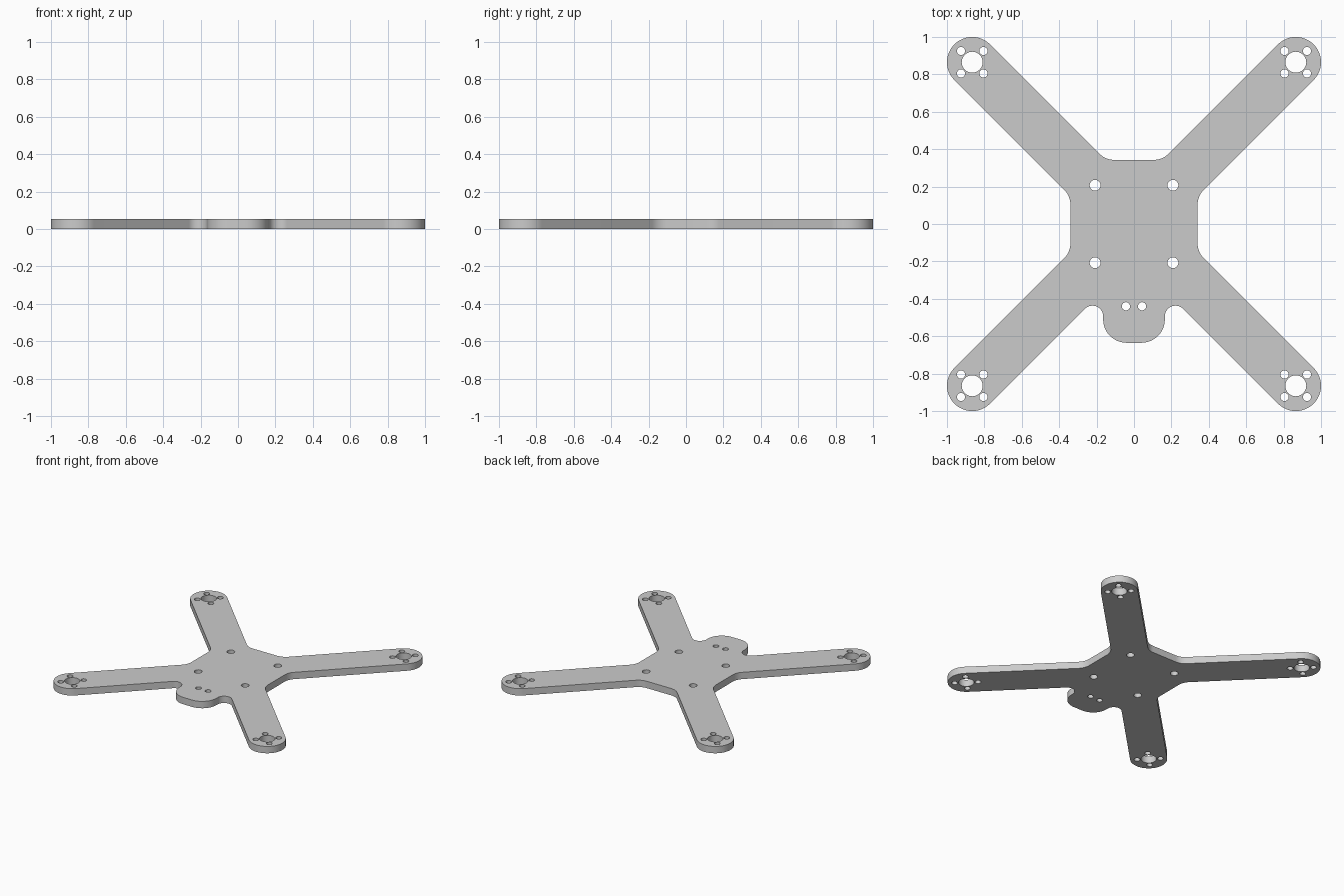
import bpy, bmesh, math
from mathutils import Vector

if "Cube" in bpy.data.objects:
    bpy.data.objects.remove(bpy.data.objects["Cube"])

THICK = 0.055
MOTOR = 0.865      # motor mount centre on both axes
R = 0.135          # arm half width and tip radius
K = R * math.sqrt(2)


def fillet(corners, seg=12):
    """Round each (x, y, radius) corner of a closed polygon."""
    out = []
    n = len(corners)
    for i, (x, y, r) in enumerate(corners):
        p = Vector((x, y))
        a = (Vector(corners[i - 1][:2]) - p).normalized()
        b = (Vector(corners[(i + 1) % n][:2]) - p).normalized()
        half = a.angle(b) / 2
        centre = p + (a + b).normalized() * (r / math.sin(half))
        s = p + a * (r / math.tan(half)) - centre
        e = p + b * (r / math.tan(half)) - centre
        sweep = s.angle_signed(e)
        for k in range(seg + 1):
            t = -sweep * k / seg
            q = centre + Vector((s.x * math.cos(t) - s.y * math.sin(t),
                                 s.x * math.sin(t) + s.y * math.cos(t)))
            if not out or (q - out[-1]).length > 1e-4:
                out.append(q)
    if (out[0] - out[-1]).length < 1e-4:
        out.pop()
    return out


def circle(x, y, r, seg=32):
    return [Vector((x + r * math.cos(2 * math.pi * k / seg),
                    y + r * math.sin(2 * math.pi * k / seg))) for k in range(seg)]


# Right half of the outline, from the tail tab up to the front edge
right = [
    (0.165, -0.635, 0.125),              # tab corner
    (0.165, -0.165 - K, 0.057),          # notch between tab and rear arm
    (MOTOR, -MOTOR - K, R),              # rear arm tip
    (MOTOR + K, -MOTOR, R),
    (0.34, K - 0.34, 0.11),              # body side
    (0.34, 0.34 - K, 0.11),
    (MOTOR + K, MOTOR, R),               # fore arm tip
    (MOTOR, MOTOR + K, R),
    (0.343 - K, 0.343, 0.11),            # body top edge
]
loops = [fillet(right + [(-x, y, r) for x, y, r in reversed(right)])]

# Motor mounts: a large bore with four screw holes each; body screw holes
for sx in (-1, 1):
    for sy in (-1, 1):
        cx, cy = sx * MOTOR, sy * MOTOR
        loops.append(circle(cx, cy, 0.056))
        loops += [circle(cx + dx, cy + dy, 0.022, 24)
                  for dx in (-0.06, 0.06) for dy in (-0.06, 0.06)]
        loops.append(circle(sx * 0.208, sy * 0.207, 0.029))
    # tab strap holes
    loops.append(circle(sx * 0.043, -0.44, 0.022, 24))

# Filled and extruded 2D curve makes the plate
curve = bpy.data.curves.new("drone_frame_plate", 'CURVE')
curve.dimensions = '2D'
curve.fill_mode = 'BOTH'
curve.extrude = THICK / 2
for pts in loops:
    sp = curve.splines.new('POLY')
    sp.points.add(len(pts) - 1)
    for p, q in zip(sp.points, pts):
        p.co = (q.x, q.y, 0, 1)
    sp.use_cyclic_u = True
plate = bpy.data.objects.new("drone_frame_plate", curve)
bpy.context.collection.objects.link(plate)
bpy.context.view_layer.objects.active = plate
plate.select_set(True)
bpy.ops.object.convert(target='MESH')
plate = bpy.context.object

# Weld caps to walls and stand the plate on the ground
bm = bmesh.new()
bm.from_mesh(plate.data)
bmesh.ops.remove_doubles(bm, verts=bm.verts, dist=1e-5)
bmesh.ops.translate(bm, verts=bm.verts, vec=(0, 0, THICK / 2))
bmesh.ops.recalc_face_normals(bm, faces=bm.faces)
bm.to_mesh(plate.data)
bm.free()
bpy.ops.object.shade_smooth_by_angle(angle=math.radians(30))
